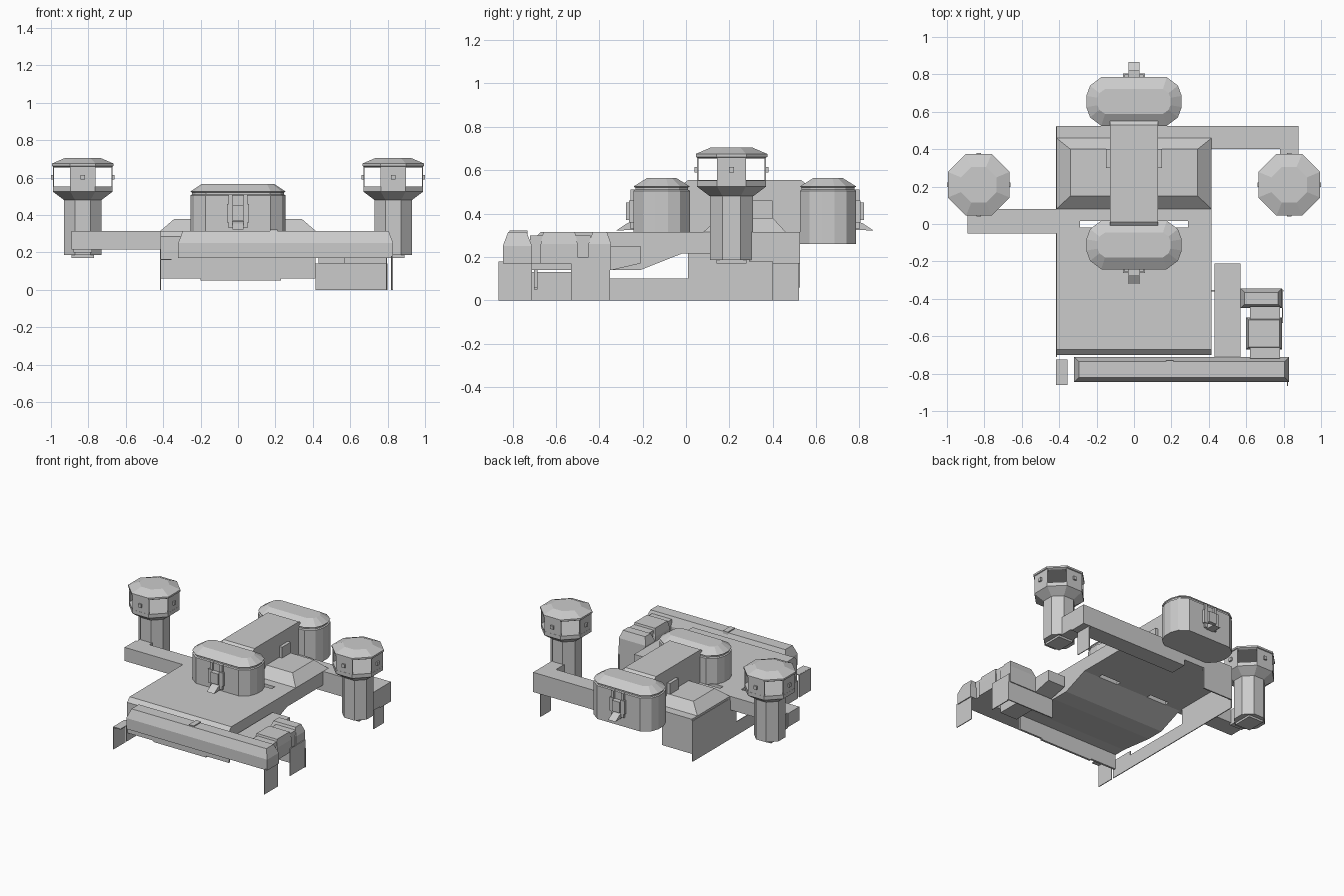
import bpy, bmesh, math

if "Cube" in bpy.data.objects:
    bpy.data.objects.remove(bpy.data.objects["Cube"])


def mesh(name, verts, faces):
    me = bpy.data.meshes.new(name)
    me.from_pydata(verts, [], faces)
    bm = bmesh.new()
    bm.from_mesh(me)
    bmesh.ops.recalc_face_normals(bm, faces=bm.faces)
    bm.to_mesh(me)
    bm.free()
    ob = bpy.data.objects.new(name, me)
    bpy.context.collection.objects.link(ob)
    return ob


def loft(name, rings):
    # joins equal-sized closed rings and caps both ends
    n = len(rings[0])
    verts = [p for r in rings for p in r]
    faces = [tuple(range(n)), tuple(range((len(rings) - 1) * n, len(rings) * n))]
    for k in range(len(rings) - 1):
        for i in range(n):
            j = (i + 1) % n
            faces.append((k * n + i, k * n + j, k * n + n + j, k * n + n + i))
    return mesh(name, verts, faces)


def rect(x0, x1, y0, y1, z, d=0):
    return [(x0 + d, y0 + d, z), (x1 - d, y0 + d, z), (x1 - d, y1 - d, z), (x0 + d, y1 - d, z)]


def box(name, x0, x1, y0, y1, z0, z1):
    return loft(name, [rect(x0, x1, y0, y1, z0), rect(x0, x1, y0, y1, z1)])


def chamfer_box(name, x0, x1, y0, y1, z0, zm, z1, d):
    return loft(name, [rect(x0, x1, y0, y1, z0), rect(x0, x1, y0, y1, zm), rect(x0, x1, y0, y1, z1, d)])


def side_prism(name, x0, x1, prof):
    return loft(name, [[(x, y, z) for y, z in prof] for x in (x0, x1)])


def octagon(cx, cy, a, z):
    # a is the distance from centre to a flat side
    r = a / math.cos(math.pi / 8)
    return [(cx + r * math.cos(math.pi / 8 + i * math.pi / 4),
             cy + r * math.sin(math.pi / 8 + i * math.pi / 4), z) for i in range(8)]


def stadium(cy, d, z):
    q = [(.255 - d, .03), (.235 - d, .085 - d * .6), (.175 - d * .5, .13 - d)]
    if d > .04:
        q = [(.195, .02), (.185, .045), (.155, .066)]
    loop = q + [(-x, y) for x, y in q[::-1]]
    loop += [(-x, -y) for x, y in loop]
    pts = loop[:6] + [(-x, -y) for x, y in q] + [(x, -y) for x, y in q[::-1]]
    return [(x, cy + y, z) for x, y in pts]


# main deck: front plate, rear plate, and bridges around the slot
side_prism("front_deck", -.415, .415, [(-.70, .17), (-.60, .17), (-.34, .14), (-.21, .14), (-.02, .215),
                                       (-.02, .315), (-.67, .315), (-.70, .285)])
box("rear_deck", -.415, .415, .015, .525, .215, .315)
for s in (-1, 1):
    a, b = sorted((s * .29, s * .415))
    box("deck_link", a, b, -.05, .03, .215, .315)
box("deck_core", -.13, .13, -.05, .03, .215, .315)
box("front_skirt", -.415, .415, -.70, -.685, .06, .2)
box("keel_plate", -.2, .23, -.70, -.685, .05, .06)
box("rear_skirt", -.415, -.17, .515, .525, .06, .22)

# left side sheet with its low strip
side_prism("left_side_sheet", -.418, -.412, [(-.71, 0), (.52, 0), (.52, .3), (.1, .3), (.01, .22), (.01, .1),
                                             (-.53, .1), (-.53, .13), (-.71, .13)])
box("left_bracket_side", -.418, -.412, -.86, -.725, 0, .165)
box("left_bracket_top", -.415, -.355, -.86, -.725, .16, .166)

# front rail
chamfer_box("front_rail", -.32, .83, -.845, -.71, .17, .25, .315, .025)
box("rail_tab", .17, .21, -.815, -.73, .3, .322)

# right step blocks, plank and hanging sheets
chamfer_box("step_rear", .57, .79, -.45, -.345, .14, .26, .315, .02)
box("step_neck", .62, .78, -.51, -.44, .17, .30)
chamfer_box("step_middle", .6, .79, -.67, -.5, .17, .26, .315, .012)
box("step_front", .62, .78, -.72, -.66, .17, .30)
side_prism("right_plank", .43, .57, [(-.71, .14), (-.34, .14), (-.21, .17), (-.21, .25), (-.71, .25)])
box("step_hanger", .415, .8, -.36, -.352, 0, .14)
box("front_hanger", .817, .823, -.865, -.71, 0, .18)
box("step_side_hanger", .79, .796, -.53, -.35, 0, .2)
box("rear_hanger", .822, .828, .4, .52, 0, .18)

# beams carrying the towers
box("left_beam", -.89, -.4, -.05, .08, .215, .315)
box("right_beam", 0, .88, .4, .525, .17, .315)
box("left_beam_link", -.88, -.78, .07, .13, .2, .315)
box("right_beam_link", .78, .88, .29, .41, .18, .315)

# low hipped base and the raised bridge between turrets
loft("hip_base", [rect(-.415, .415, .08, .46, .315), rect(-.34, .34, .15, .4, .38)])
side_prism("bridge", -.127, .127, [(-.01, .315), (.55, .315), (.55, .54), (.53, .555), (.01, .555), (-.01, .54)])
box("bridge_hatch", -.15, .15, .3, .4, .37, .46)

# two long turrets with gear on the outer side
for name, cy, zb, s in (("front", -.112, .315, -1), ("rear", .655, .26, 1)):
    loft(name + "_turret", [stadium(cy, 0, zb), stadium(cy, 0, .505), stadium(cy, .008, .51), stadium(cy, .008, .52),
                            stadium(cy, 0, .525), stadium(cy, .065, .565)])

    def gear(part, x0, x1, d0, d1, z0, z1):
        a, b = sorted((cy + s * d0, cy + s * d1))
        box(name + part, x0, x1, a, b, z0, z1)
    for m in (-1, 1):
        x0, x1 = sorted((m * .03, m * .06))
        gear("_clamp", x0, x1, .12, .15, .36, .46)
        gear("_post", m * .04 - .01, m * .04 + .01, .12, .145, .33, .51)
    gear("_gear_box", -.03, .03, .12, .165, .37, .45)
    side_prism(name + "_spout", -.03, .03, [(cy + s * .12, .325), (cy + s * .21, .322),
                                            (cy + s * .16, .355), (cy + s * .12, .37)])

# two octagonal watch towers with open corners
for side, cx in (("left", -.83), ("right", .83)):
    cy = .21
    loft(side + "_tower_column", [octagon(cx, cy, a, z) for a, z in
                                  ((.10, .185), (.10, .48), (.16, .525), (.16, .553), (.15, .553))])
    box(side + "_tower_foot", cx - .06, cx + .06, cy - .07, cy + .07, .17, .19)
    loft(side + "_tower_roof", [octagon(cx, cy, a, z) for a, z in
                                ((.152, .655), (.165, .662), (.165, .675), (.095, .705))])
    for k in range(4):
        c, n = round(math.cos(k * math.pi / 2)), round(math.sin(k * math.pi / 2))

        def slab(part, half, d0, d1, z0, z1):
            xs = sorted((cx + c * d0, cx + c * d1)) if c else (cx - half, cx + half)
            ys = sorted((cy + n * d0, cy + n * d1)) if n else (cy - half, cy + half)
            box(side + part, *xs, *ys, z0, z1)
        slab("_tower_panel", .067, .153, .159, .55, .66)
        slab("_tower_lamp", .012, .158, .17, .59, .615)
